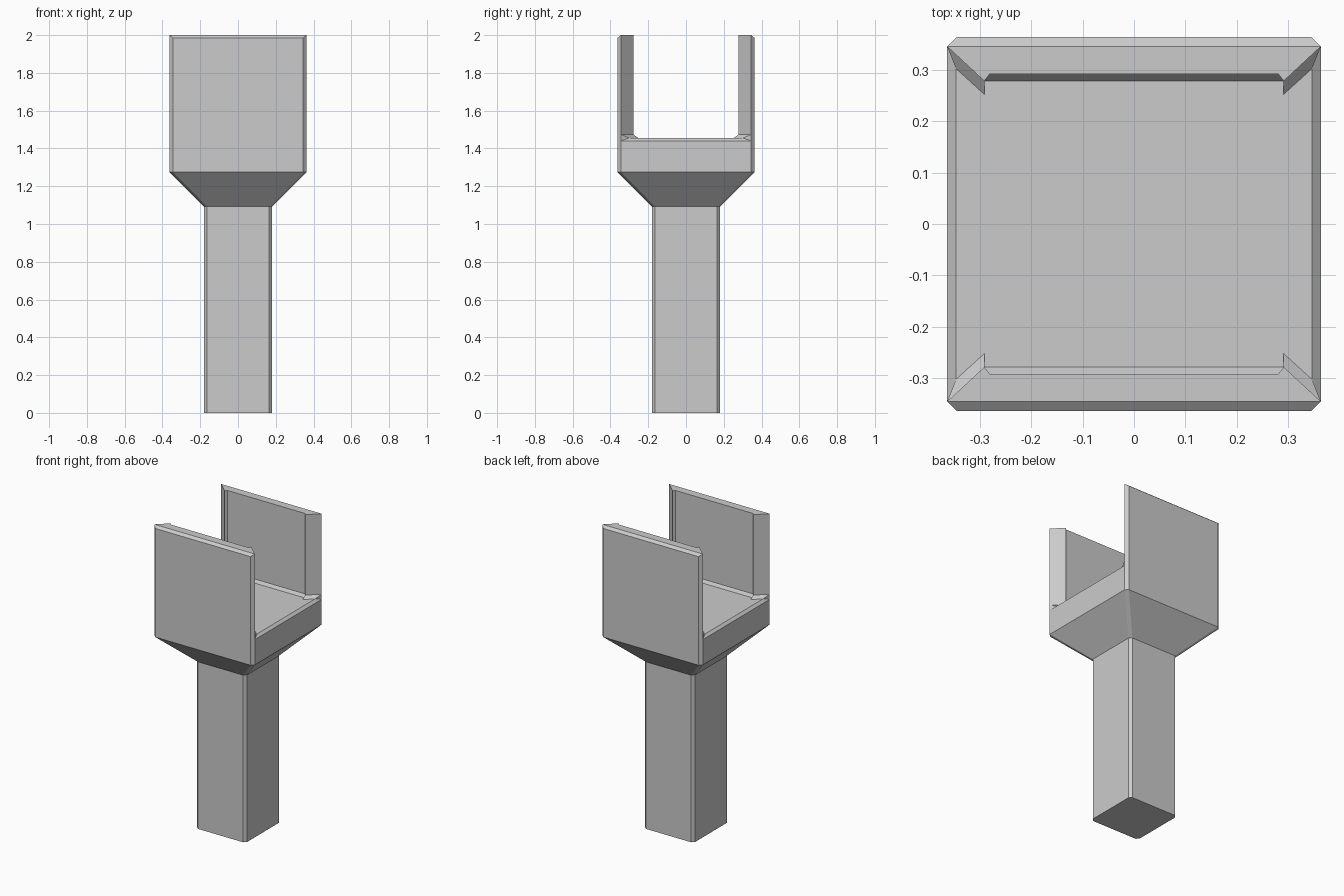
import bpy, bmesh

if "Cube" in bpy.data.objects:
    bpy.data.objects.remove(bpy.data.objects["Cube"])


def make_object(name, bm):
    mesh = bpy.data.meshes.new(name)
    bm.to_mesh(mesh)
    bm.free()
    obj = bpy.data.objects.new(name, mesh)
    bpy.context.collection.objects.link(obj)
    return obj


def chamfered_square(bm, z, r, c):
    s = r - c
    plan = [(r, -s), (r, s), (s, r), (-s, r), (-r, s), (-r, -s), (-s, -r), (s, -r)]
    return [bm.verts.new((x, y, z)) for x, y in plan]


# Post, flared neck and floor slab: one loft of chamfered squares
bm = bmesh.new()
sections = [(0, .181, .017), (1.092, .181, .017), (1.275, .363, .018),
            (1.44, .363, .018), (1.455, .346, .001)]
rings = [chamfered_square(bm, *s) for s in sections]
for lo, hi in zip(rings, rings[1:]):
    for i in range(8):
        j = (i + 1) % 8
        bm.faces.new((lo[i], lo[j], hi[j], hi[i]))
bm.faces.new(rings[0][::-1])
bm.faces.new(rings[-1])
make_object("post_and_floor", bm)


# Upright walls: a quarter with mitred end, mirrored in x and y
bm = bmesh.new()


def face(*points):
    bm.faces.new([bm.verts.new(p) for p in points])


BASE, FLOOR, FILLET, TOP = 1.44, 1.455, 1.474, 2.0
plan = [(0, .363, 1.985), (.345, .363, 1.985), (.363, .345, TOP),
        (.291, .278, TOP), (.28, .292, TOP), (0, .292, TOP)]
ridge = (0, .345, TOP)
for p, q in zip(plan, plan[1:]):
    face(p, q, (q[0], q[1], BASE), (p[0], p[1], BASE))
face(plan[5], plan[4], plan[3], plan[2], ridge)
face(ridge, plan[2], plan[1], plan[0])

# Small sloped fillets where the wall meets the floor
face((0, .278, FLOOR), (.291, .278, FLOOR), (.28, .292, FILLET), (0, .292, FILLET))
face((.291, .252, FLOOR), (.346, .302, FLOOR), (.363, .345, FILLET), (.291, .278, FILLET))
face((.346, .302, FLOOR), (.363, .345, BASE), (.363, .345, FILLET))
face((.291, .278, FLOOR), (.291, .252, FLOOR), (.291, .278, FILLET))
bmesh.ops.remove_doubles(bm, verts=bm.verts[:], dist=.0005)

walls = make_object("side_walls", bm)
mirror = walls.modifiers.new("mirror", 'MIRROR')
mirror.use_axis = (True, True, False)
mirror.merge_threshold = .0005
